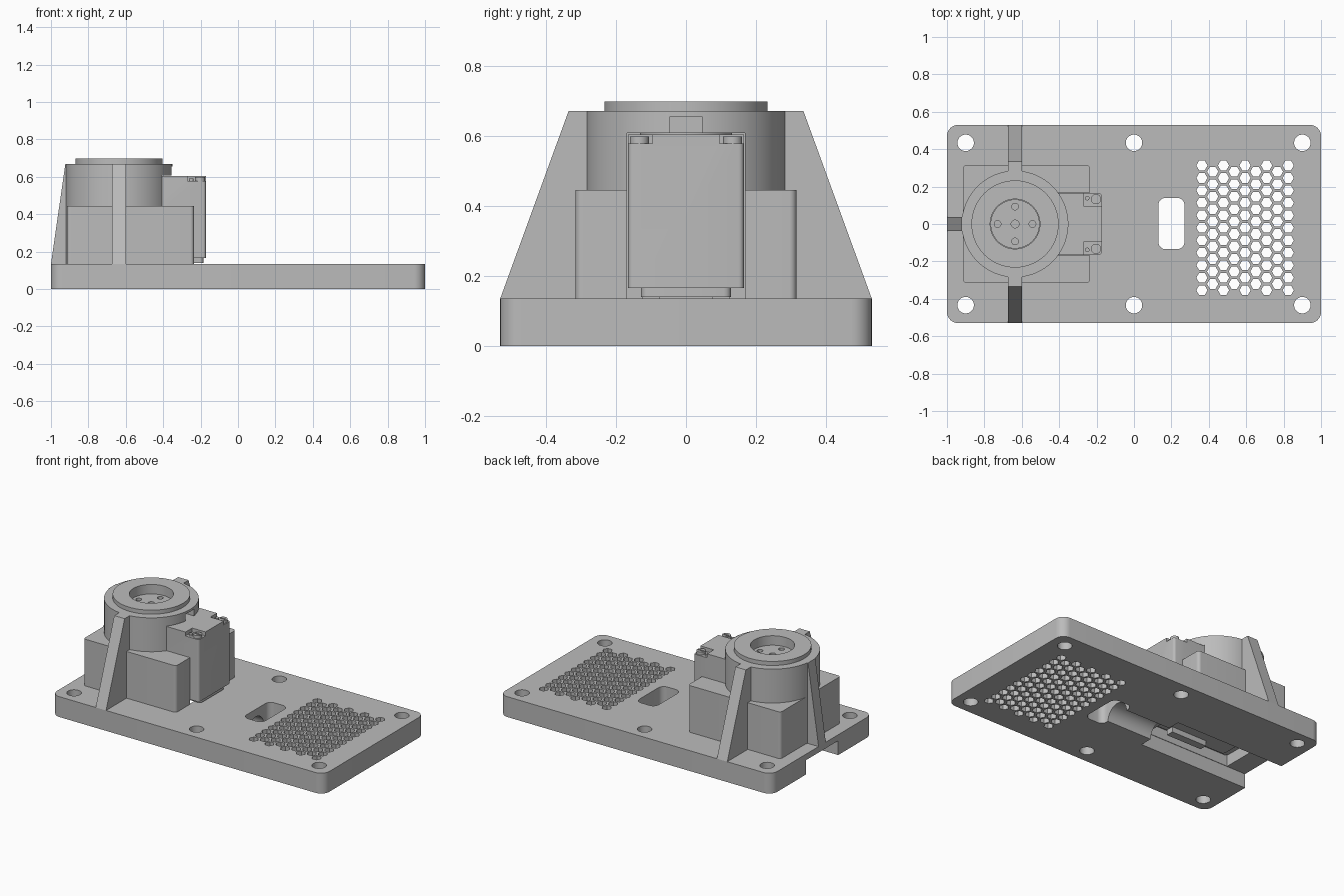
import bpy, bmesh
from math import sin, cos, pi, radians
from mathutils import Matrix

if "Cube" in bpy.data.objects:
    bpy.data.objects.remove(bpy.data.objects["Cube"])

grey = bpy.data.materials.new("plain grey")
grey.use_nodes = True
grey.diffuse_color = (0.5, 0.5, 0.5, 1)
grey.node_tree.nodes["Principled BSDF"].inputs["Base Color"].default_value = (0.5, 0.5, 0.5, 1)

AXIS = -0.636   # x of the output shaft
TOP = 0.135     # upper face of the base plate


def circle(x, y, r, n=64, turn=0):
    return [(x + r * cos(turn + 2 * pi * i / n), y + r * sin(turn + 2 * pi * i / n)) for i in range(n)]


def rounded(x0, x1, y0, y1, r, n=8):
    pts = []
    for k, (cx, cy) in enumerate([(x1 - r, y1 - r), (x0 + r, y1 - r), (x0 + r, y0 + r), (x1 - r, y0 + r)]):
        for i in range(n + 1):
            a = pi / 2 * (k + i / n)
            pts.append((cx + r * cos(a), cy + r * sin(a)))
    return pts


def rect(x0, x1, y0, y1):
    return [(x0, y0), (x1, y0), (x1, y1), (x0, y1)]


def prism(name, profiles, z0, z1, matrix=None):
    """Extrude one or more closed outlines from z0 to z1."""
    bm = bmesh.new()
    for pts in profiles:
        low = [bm.verts.new((x, y, z0)) for x, y in pts]
        high = [bm.verts.new((x, y, z1)) for x, y in pts]
        bm.faces.new(low[::-1])
        bm.faces.new(high)
        for i in range(len(pts)):
            j = (i + 1) % len(pts)
            bm.faces.new((low[i], low[j], high[j], high[i]))
    if matrix:
        bm.transform(matrix)
    bmesh.ops.recalc_face_normals(bm, faces=bm.faces)
    mesh = bpy.data.meshes.new(name)
    bm.to_mesh(mesh)
    bm.free()
    mesh.materials.append(grey)
    ob = bpy.data.objects.new(name, mesh)
    bpy.context.collection.objects.link(ob)
    return ob


def combine(target, tool, operation="DIFFERENCE"):
    tool.hide_render = True
    bpy.context.view_layer.objects.active = target
    mod = target.modifiers.new("combine", "BOOLEAN")
    mod.operation, mod.solver, mod.object = operation, "EXACT", tool
    bpy.ops.object.modifier_apply(modifier=mod.name)
    bpy.data.objects.remove(tool)


def cut(target, profiles, z0, z1, matrix=None):
    combine(target, prism("cutter", profiles, z0, z1, matrix))


# Base plate with screw holes, cable window and hexagonal vents
base = prism("base_plate", [rounded(-1, 1, -0.53, 0.53, 0.06)], 0, TOP)
holes = [circle(x, y, 0.044, 32) for x in (-0.9, 0, 0.9) for y in (-0.434, 0.434)]
for col in range(9):
    odd = col % 2
    for row in range(11 - odd):
        holes.append(circle(0.363 + col * 0.0577, 0.313 - (row + odd / 2) * 0.0667, 0.03, 6))
holes.append(rounded(0.13, 0.27, -0.135, 0.14, 0.04))
cut(base, holes, -0.1, 0.3)

# Underside slot, motor opening and round cable channel
SIDE = 0.168
cut(base, [rect(-1.1, -0.2, -SIDE, SIDE)], -0.1, 0.095)
cut(base, [rect(-0.86, -0.24, -SIDE + 0.003, SIDE - 0.003)], -0.1, 0.3)
along_x = Matrix.Rotation(pi / 2, 4, "Y")
cut(base, [circle(0, 0, 0.085, 48)], -0.25, 0.2, along_x)

# Motor tower: box, barrel, collar and three sloping ribs
tower = prism("motor_tower", [rounded(-0.915, -0.235, -0.315, 0.315, 0.02)], TOP, 0.445)
combine(tower, prism("barrel", [circle(AXIS, 0, 0.285, 96)], TOP, 0.67), "UNION")
combine(tower, prism("collar", [circle(AXIS, 0, 0.233, 96)], 0.6, 0.697), "UNION")


def add_rib(foot, head, angle):
    turn = Matrix.Translation((AXIS, 0, 0)) @ Matrix.Rotation(angle, 4, "Z") @ Matrix.Rotation(pi / 2, 4, "X")
    outline = [(0.24, TOP), (foot, TOP), (head, 0.67), (0.24, 0.67)]
    combine(tower, prism("rib", [outline], -0.038, 0.038, turn), "UNION")


add_rib(0.53, 0.335, pi / 2)
add_rib(0.53, 0.335, -pi / 2)
add_rib(0.364, 0.287, pi)
cut(tower, [rect(-0.86, -0.1, -SIDE, SIDE)], 0, 0.608)
cut(tower, [rect(-0.42, -0.3, -0.045, 0.045)], 0.58, 0.655)
cut(tower, [circle(AXIS, 0, 0.133, 64)], 0.55, 0.8)

# Output disc sunk in the bore, with its screw holes
disc = prism("output_disc", [circle(AXIS, 0, 0.131, 64)], 0.59, 0.635)
dots = [circle(AXIS + 0.093 * cos(k * pi / 2), 0.093 * sin(k * pi / 2), 0.018, 20) for k in range(4)]
cut(disc, dots + [circle(AXIS, 0, 0.021, 20)], 0.61, 0.7)

# Motor body with lowered corners for the case screws
motor = prism("motor_body", [rounded(-0.855, -0.172, -0.165, 0.165, 0.015, 4)], 0.165, 0.604)
cut(motor, [rect(-0.27, -0.1, s * 0.13 - 0.035, s * 0.13 + 0.06) if s > 0
            else rect(-0.27, -0.1, -0.19, -0.095) for s in (-1, 1)], 0.578, 0.7)
prism("motor_lower_cap", [rounded(-0.8, -0.185, -0.128, 0.128, 0.02, 4)], 0.14, 0.168)
for side, word in ((-1, "right"), (1, "left")):
    screw = prism(word + "_case_screw", [circle(-0.203, side * 0.133, 0.027, 24)], 0.57, 0.598)
    cut(screw, [rect(-0.222, -0.184, side * 0.133 - 0.005, side * 0.133 + 0.005)], 0.59, 0.7)
    prism(word + "_case_pin", [circle(-0.25, side * 0.138, 0.012, 16)], 0.57, 0.59)
    # Rails under the motor
    prism(word + "_under_rail", [rect(-0.62, -0.36, side * 0.1 - 0.025, side * 0.1 + 0.025)], 0.105, 0.145)

# Crisp edges with smooth round walls
bpy.ops.object.select_all(action="DESELECT")
for ob in bpy.context.collection.objects:
    if ob.type == "MESH" and ob.data.materials and ob.data.materials[0] == grey:
        ob.select_set(True)
        bpy.context.view_layer.objects.active = ob
bpy.ops.object.shade_smooth_by_angle(angle=radians(30))
